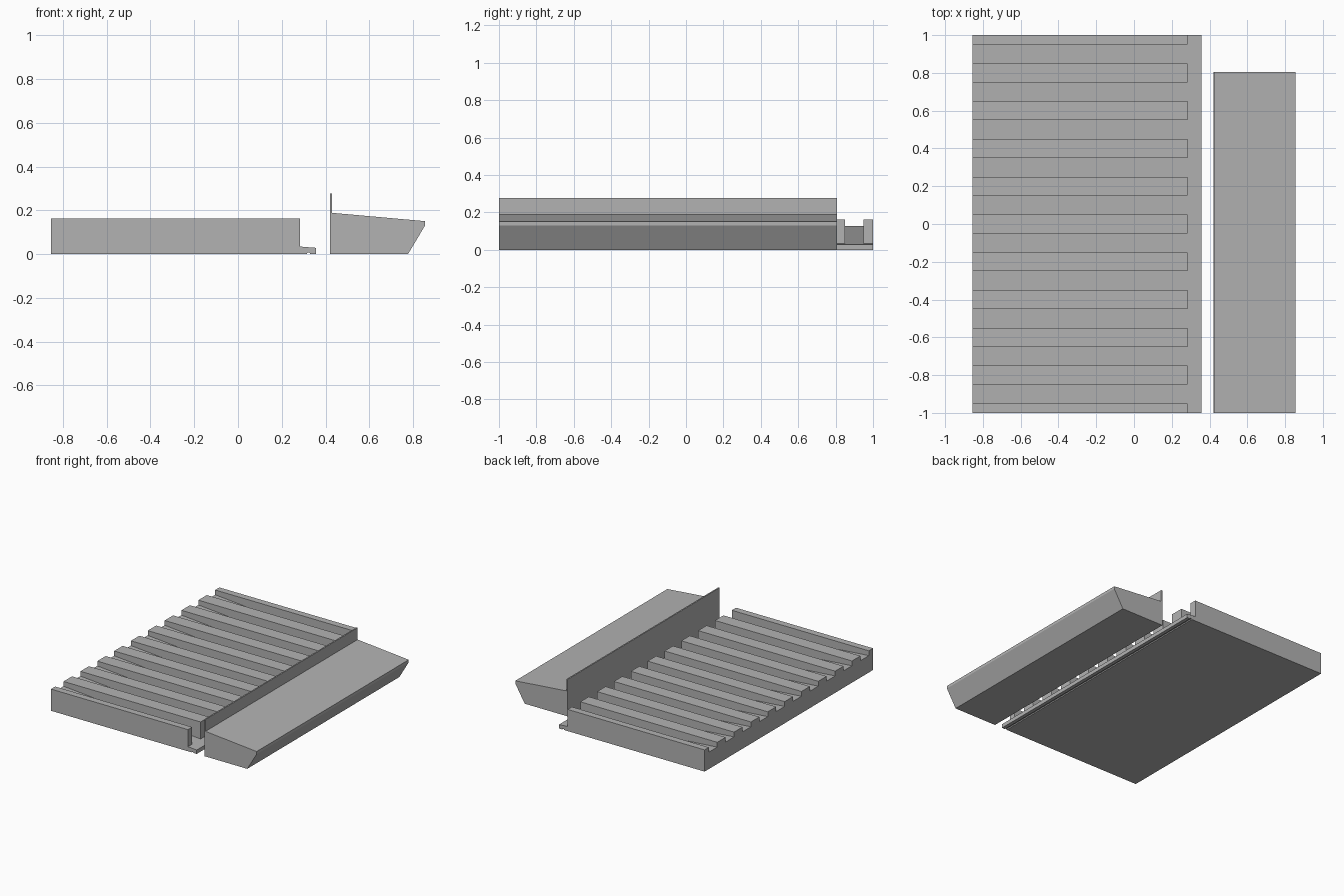
import bpy, bmesh

if "Cube" in bpy.data.objects:
    bpy.data.objects.remove(bpy.data.objects["Cube"])

grey = bpy.data.materials.new("stone grey")
grey.diffuse_color = (0.45, 0.45, 0.45, 1)
grey.use_nodes = True
grey.node_tree.nodes["Principled BSDF"].inputs["Base Color"].default_value = grey.diffuse_color


def prism(name, profile, spans):
    """Extrude an x-z profile along y once for every (y0, y1) span."""
    bm = bmesh.new()
    for y0, y1 in spans:
        face = bm.faces.new([bm.verts.new((x, y0, z)) for x, z in profile])
        ext = bmesh.ops.extrude_face_region(bm, geom=[face])["geom"]
        verts = [v for v in ext if isinstance(v, bmesh.types.BMVert)]
        bmesh.ops.translate(bm, verts=verts, vec=(0, y1 - y0, 0))
    bmesh.ops.recalc_face_normals(bm, faces=bm.faces[:])
    mesh = bpy.data.meshes.new(name)
    bm.to_mesh(mesh)
    bm.free()
    mesh.materials.append(grey)
    obj = bpy.data.objects.new(name, mesh)
    bpy.context.collection.objects.link(obj)
    return obj


LEFT, RIB_END, LIP_END, TOP = -0.855, 0.284, 0.357, 0.163


def floor(x):
    """Height of the sloping groove floor, which runs on into the lip."""
    return 0.127 + (0.029 - 0.127) * (x - LEFT) / (LIP_END - LEFT)


# Ribbed slab with a thin lip and a drip notch under it
slab = prism("ribbed_slab", [
    (LEFT, 0), (0.314, 0), (0.317, 0.007), (0.327, 0.007), (0.33, 0),
    (LIP_END, 0), (LIP_END, floor(LIP_END)), (RIB_END, floor(RIB_END)),
    (RIB_END, TOP), (LEFT, TOP)], [(-1, 1)])

# Ten sloping drainage grooves cut between the ribs
x0, x1 = LEFT - 0.05, RIB_END + 0.03
centres = [-0.9 + 0.2 * i for i in range(10)]
cutter = prism("groove_cutter",
               [(x0, floor(x0)), (x1, floor(x1)), (x1, 0.3), (x0, 0.3)],
               [(c - 0.05, c + 0.05) for c in centres])
cutter.hide_render = True
cut = slab.modifiers.new("grooves", "BOOLEAN")
cut.operation = "DIFFERENCE"
cut.solver = "EXACT"
cut.object = cutter
bpy.context.view_layer.objects.active = slab
bpy.ops.object.modifier_apply(modifier=cut.name)
bpy.data.objects.remove(cutter)

# Wedge-shaped sill with a thin upright fin along its inner edge
prism("sloped_sill", [
    (0.42, 0), (0.777, 0), (0.855, 0.131), (0.855, 0.151),
    (0.43, 0.189), (0.43, 0.278), (0.42, 0.278)], [(-1, 0.806)])
